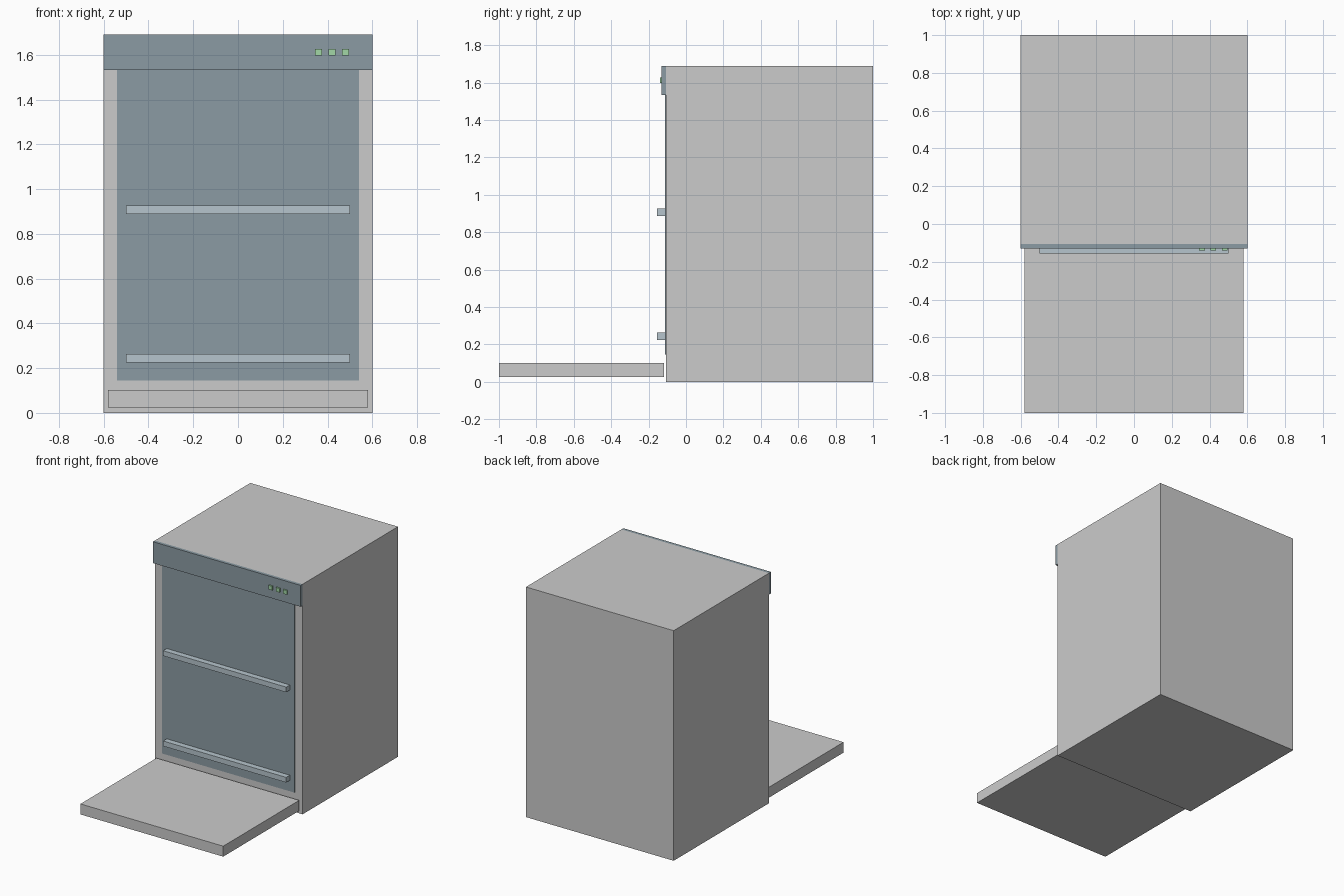
import bpy
import bmesh

if "Cube" in bpy.data.objects:
    bpy.data.objects.remove(bpy.data.objects["Cube"])


def material(name, rgb):
    mat = bpy.data.materials.new(name)
    mat.diffuse_color = (*rgb, 1)
    mat.use_nodes = True
    mat.node_tree.nodes["Principled BSDF"].inputs["Base Color"].default_value = mat.diffuse_color
    return mat


def box(name, x, y, z, mat=None):
    """Box spanning the given (min, max) ranges."""
    bm = bmesh.new()
    bmesh.ops.create_cube(bm, size=1)
    for v in bm.verts:
        v.co = [lo + (c + 0.5) * (hi - lo) for c, (lo, hi) in zip(v.co, (x, y, z))]
    mesh = bpy.data.meshes.new(name)
    bm.to_mesh(mesh)
    bm.free()
    obj = bpy.data.objects.new(name, mesh)
    bpy.context.collection.objects.link(obj)
    if mat:
        mesh.materials.append(mat)
    return obj


dark = material("dark_slate", (0.26, 0.33, 0.37))
steel = material("steel_blue", (0.47, 0.56, 0.61))
green = material("button_green", (0.36, 0.68, 0.38))

FRONT = -0.107  # front plane of the cabinet

# Cabinet
box("cabinet", (-0.6, 0.6), (FRONT, 1.0), (0, 1.69))

# Dark interior panel on the cabinet front
box("inner_panel", (-0.54, 0.54), (-0.113, FRONT), (0.145, 1.533), dark)

# Control strip along the top
box("control_panel", (-0.6, 0.6), (-0.13, FRONT), (1.533, 1.69), dark)

# Buttons
for i, cx in enumerate((0.36, 0.42, 0.48)):
    box(f"button_{i + 1}", (cx - 0.015, cx + 0.015), (-0.14, -0.13), (1.597, 1.627), green)

# Rack rails
for name, z in (("lower_rack", 0.225), ("upper_rack", 0.888)):
    box(name, (-0.5, 0.5), (-0.155, -0.113), (z, z + 0.038), steel)

# Door folded down flat in front
box("open_door", (-0.58, 0.58), (-1.0, -0.118), (0.025, 0.102))
